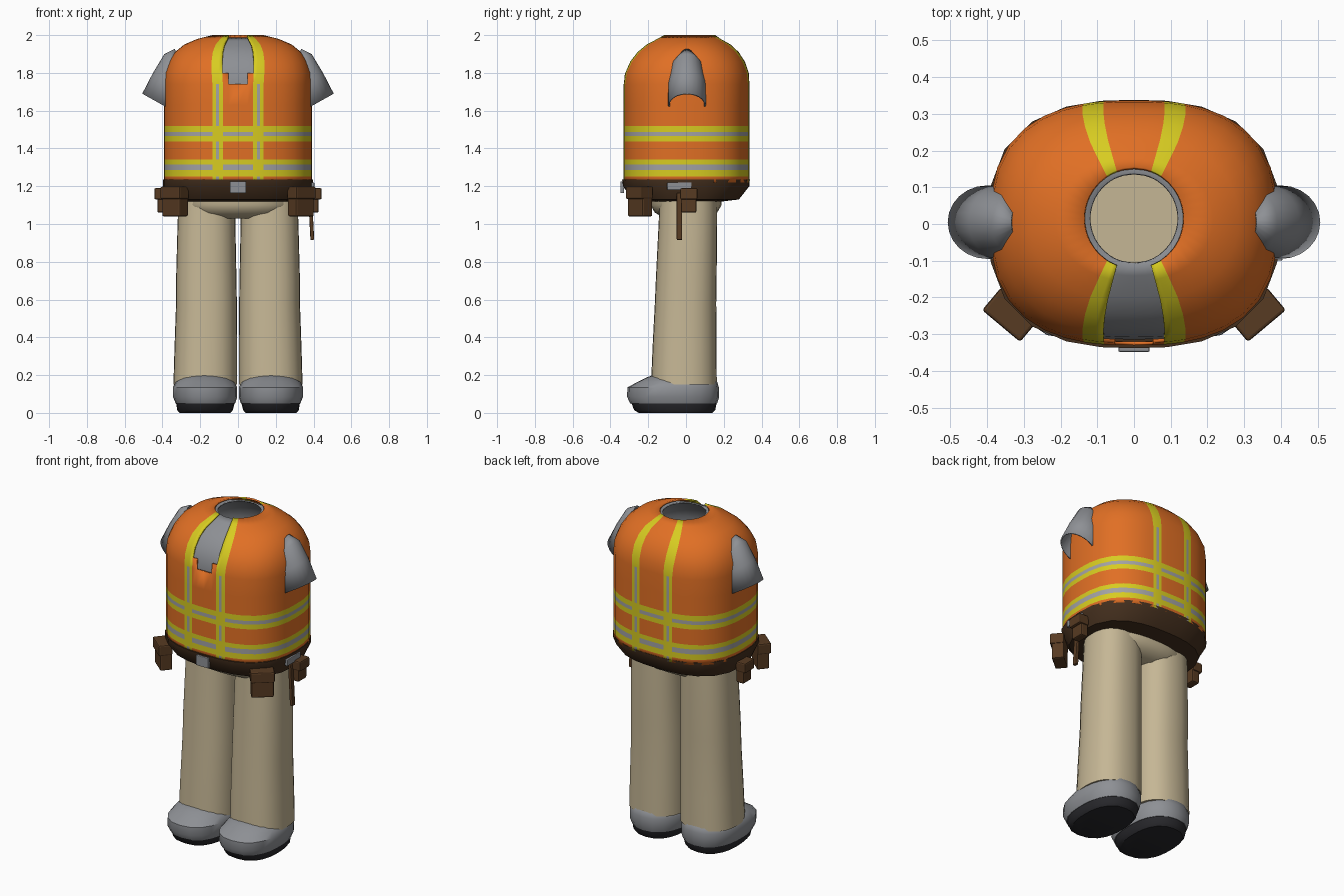
import bpy, bmesh, math
from mathutils import Vector

cube = bpy.data.objects.get("Cube")
if cube:
    bpy.data.objects.remove(cube, do_unlink=True)


def material(name, r, g, b):
    m = bpy.data.materials.new(name)
    m.use_nodes = True
    m.diffuse_color = (r, g, b, 1)
    m.node_tree.nodes["Principled BSDF"].inputs["Base Color"].default_value = (r, g, b, 1)
    return m


ORANGE = material("vest_orange", 0.75, 0.16, 0.018)
YELLOW = material("stripe_yellow", 0.68, 0.60, 0.015)
SILVER = material("reflective_grey", 0.36, 0.36, 0.37)
GREY = material("cloth_grey", 0.27, 0.28, 0.30)
TAN = material("trouser_tan", 0.56, 0.47, 0.30)
BELT = material("belt_brown", 0.055, 0.027, 0.012)
LEATHER = material("pouch_brown", 0.095, 0.043, 0.016)
SOLE = material("sole_black", 0.022, 0.022, 0.026)


def smooth(obj, angle=40):
    bpy.ops.object.select_all(action="DESELECT")
    obj.select_set(True)
    bpy.context.view_layer.objects.active = obj
    bpy.ops.object.shade_smooth_by_angle(angle=math.radians(angle))


def skin(name, rings, mats, closed=True, caps=(False, False), rule=None, thick=0):
    """Join rings of points into a surface; rule(row, column) gives a material index or None for a hole."""
    bm = bmesh.new()
    rows = [[bm.verts.new(p) for p in ring] for ring in rings]
    n = len(rows[0])
    for i in range(len(rows) - 1):
        for j in range(n if closed else n - 1):
            k = (j + 1) % n
            index = rule(i, j) if rule else 0
            if index is not None:
                f = bm.faces.new((rows[i][j], rows[i][k], rows[i + 1][k], rows[i + 1][j]))
                f.material_index = index
    if caps[0]:
        bm.faces.new(rows[0][::-1])
    if caps[1]:
        bm.faces.new(rows[-1])
    bmesh.ops.delete(bm, geom=[v for v in bm.verts if not v.link_faces], context="VERTS")
    mesh = bpy.data.meshes.new(name)
    bm.to_mesh(mesh)
    bm.free()
    for m in mats:
        mesh.materials.append(m)
    obj = bpy.data.objects.new(name, mesh)
    bpy.context.collection.objects.link(obj)
    smooth(obj)
    if thick:
        mod = obj.modifiers.new("Thickness", "SOLIDIFY")
        mod.thickness = thick
        mod.offset = -1
    return obj


def oval(z, cx, cy, rx, ry, power=2.4, angles=None):
    """Rounded oval ring, its angles measured from the front."""
    angles = angles or [math.tau * i / 24 for i in range(24)]
    ring = []
    for a in angles:
        s, c = math.sin(a), -math.cos(a)
        r = (abs(s / rx) ** power + abs(c / ry) ** power) ** (-1 / power)
        ring.append(Vector((cx + r * s, cy + r * c, z)))
    return ring


def span(z, x0, x1, y0, y1, side=1, power=2.4):
    return oval(z, side * (x0 + x1) / 2, (y0 + y1) / 2, (x1 - x0) / 2, (y1 - y0) / 2, power)


def box(name, loc, size, mat, turn=(0, 0, 0), bevel=0.008):
    bpy.ops.mesh.primitive_cube_add(size=1, location=loc, rotation=turn)
    obj = bpy.context.object
    obj.name = name
    obj.scale = size
    bpy.ops.object.transform_apply(location=False, rotation=False, scale=True)
    obj.data.materials.append(mat)
    mod = obj.modifiers.new("Soft edges", "BEVEL")
    mod.width = bevel
    mod.segments = 2
    return obj


# Vest columns: stripe edges near the front and back, wider steps at the sides
edges = [math.atan(x / 0.33) for x in (0.05, 0.08, 0.1, 0.117, 0.138)]
quarter = edges + [math.radians(d) for d in (31, 40, 49, 58, 68, 79)]
half = [0] + quarter + [math.pi / 2] + [math.pi - a for a in reversed(quarter)]
columns = half + [a + math.pi for a in half]

# Vest outline: height, half width, half depth, pull towards the neck
straight = [(z, 0.392, 0.333, 0) for z in
            (1.22, 1.252, 1.285, 1.315, 1.342, 1.437, 1.466, 1.488, 1.52, 1.63, 1.74)]
dome = [(1.80, 0.387, 0.328, 0.1), (1.86, 0.366, 0.305, 0.3), (1.91, 0.334, 0.27, 0.5),
        (1.95, 0.285, 0.225, 0.7), (1.98, 0.215, 0.17, 0.85), (2.0, 0.136, 0.14, 1)]
outline = straight + dome


def torso_rings(inset=0, drop=0):
    rings = []
    for z, rx, ry, t in outline:
        angles = [a + 0.24 * t * math.sin(2 * a) for a in columns]
        rings.append(oval(z - drop * t, 0, 0.003 + 0.012 * t, rx - inset, ry - inset,
                          2.6 - 0.6 * t, angles))
    return rings


def vest_colour(i, j):
    z = (outline[i][0] + outline[i + 1][0]) / 2
    a = (columns[j] + (columns[j + 1] if j + 1 < len(columns) else math.tau)) / 2
    front = math.cos(a) > 0
    off = abs(math.atan(math.tan(a)))
    # Neck opening with a square notch below it
    if front and (off < edges[1] and z > 1.8 or off < edges[0] and z > 1.74):
        return None
    if edges[1] < off < edges[4]:
        bands = 1.25 < z < 1.34 or 1.43 < z < 1.52
        return 2 if edges[2] < off < edges[3] and z < 1.74 and not bands else 1
    if 1.285 < z < 1.315 or 1.466 < z < 1.488:
        return 2
    if 1.252 < z < 1.342 or 1.437 < z < 1.52:
        return 1
    return 0


skin("safety_vest", torso_rings(), [ORANGE, YELLOW, SILVER], rule=vest_colour, thick=0.01)
skin("shirt", torso_rings(0.016, 0.012), [GREY], thick=0.008)

# Half-shell sleeves: centre x and z, outward x and z, half width
sleeve = [(0.325, 1.9, 0.01, 0.027, 0.03), (0.33, 1.82, 0.06, 0.08, 0.085),
          (0.36, 1.735, 0.09, 0.065, 0.1), (0.40, 1.63, 0.107, 0.06, 0.1)]
for side, label in ((1, "left"), (-1, "right")):
    rings = []
    for cx, cz, ox, oz, w in sleeve:
        ring = []
        for k in range(15):
            p = math.radians(-105 + 15 * k)
            ring.append((side * (cx + ox * math.cos(p)), 0.005 + w * math.sin(p),
                         cz + oz * math.cos(p)))
        rings.append(ring[::side])
    skin(label + "_sleeve", rings[::-1], [GREY], closed=False, thick=0.008)

# Belt and hips
skin("belt", [oval(1.118, 0, 0, 0.29, 0.18, 2.6), oval(1.13, 0, 0, 0.37, 0.28, 2.6),
              oval(1.2, 0, 0, 0.397, 0.335, 2.6), oval(1.235, 0, 0, 0.397, 0.338, 2.6),
              oval(1.235, 0, 0, 0.38, 0.32, 2.6)], [BELT])
skin("hips", [oval(1.03, 0, 0, 0.2, 0.11), oval(1.06, 0, 0, 0.27, 0.165),
              oval(1.1, 0, 0, 0.3, 0.188), oval(1.14, 0, 0, 0.3, 0.185)], [TAN], caps=(True, True))
box("buckle", (0, -0.338, 1.195), (0.085, 0.02, 0.062), GREY, bevel=0.004)

for side, label in ((1, "left"), (-1, "right")):
    # Trouser leg, boot and sole
    legs = [(0.15, 0.004, 0.342, -0.185, 0.163), (0.35, 0.004, 0.336, -0.177, 0.162),
            (0.58, 0.006, 0.328, -0.165, 0.16), (0.7, 0.008, 0.328, -0.16, 0.162),
            (1.0, 0.014, 0.32, -0.145, 0.165), (1.13, 0.014, 0.315, -0.14, 0.165)]
    boot = [(0.05, 0.015, 0.33, -0.295, 0.165), (0.085, 0.004, 0.344, -0.312, 0.176),
            (0.135, 0.004, 0.345, -0.31, 0.174), (0.165, 0.02, 0.33, -0.255, 0.165),
            (0.185, 0.045, 0.305, -0.215, 0.14), (0.2, 0.09, 0.26, -0.175, 0.08)]
    sole = [(0.0, 0.04, 0.31, -0.25, 0.14), (0.015, 0.027, 0.322, -0.275, 0.155),
            (0.055, 0.017, 0.328, -0.29, 0.163)]
    for part, rows, mat in (("leg", legs, TAN), ("boot", boot, GREY), ("sole", sole, SOLE)):
        skin(label + "_" + part, [span(*row, side=side) for row in rows], [mat], caps=(True, True))

    # Front pouch, turned to follow the waist
    turn = (0, 0, side * math.radians(40))
    box(label + "_front_pouch", (side * 0.333, -0.243, 1.11), (0.125, 0.07, 0.14), LEATHER, turn)
    box(label + "_front_pouch_flap", (side * 0.336, -0.247, 1.165), (0.135, 0.08, 0.065), LEATHER, turn)

    # Side pouch
    box(label + "_side_pouch", (side * 0.402, 0.015, 1.115), (0.05, 0.08, 0.11), LEATHER)
    box(label + "_side_pouch_flap", (side * 0.41, 0.015, 1.16), (0.066, 0.092, 0.06), LEATHER)

# Hanging tool and its clip on the left hip
box("tool_handle", (0.387, -0.035, 1.04), (0.02, 0.028, 0.25), LEATHER, (0, math.radians(-3), 0), 0.005)
box("belt_clip", (0.395, -0.035, 1.2), (0.018, 0.13, 0.04), GREY, bevel=0.004)
